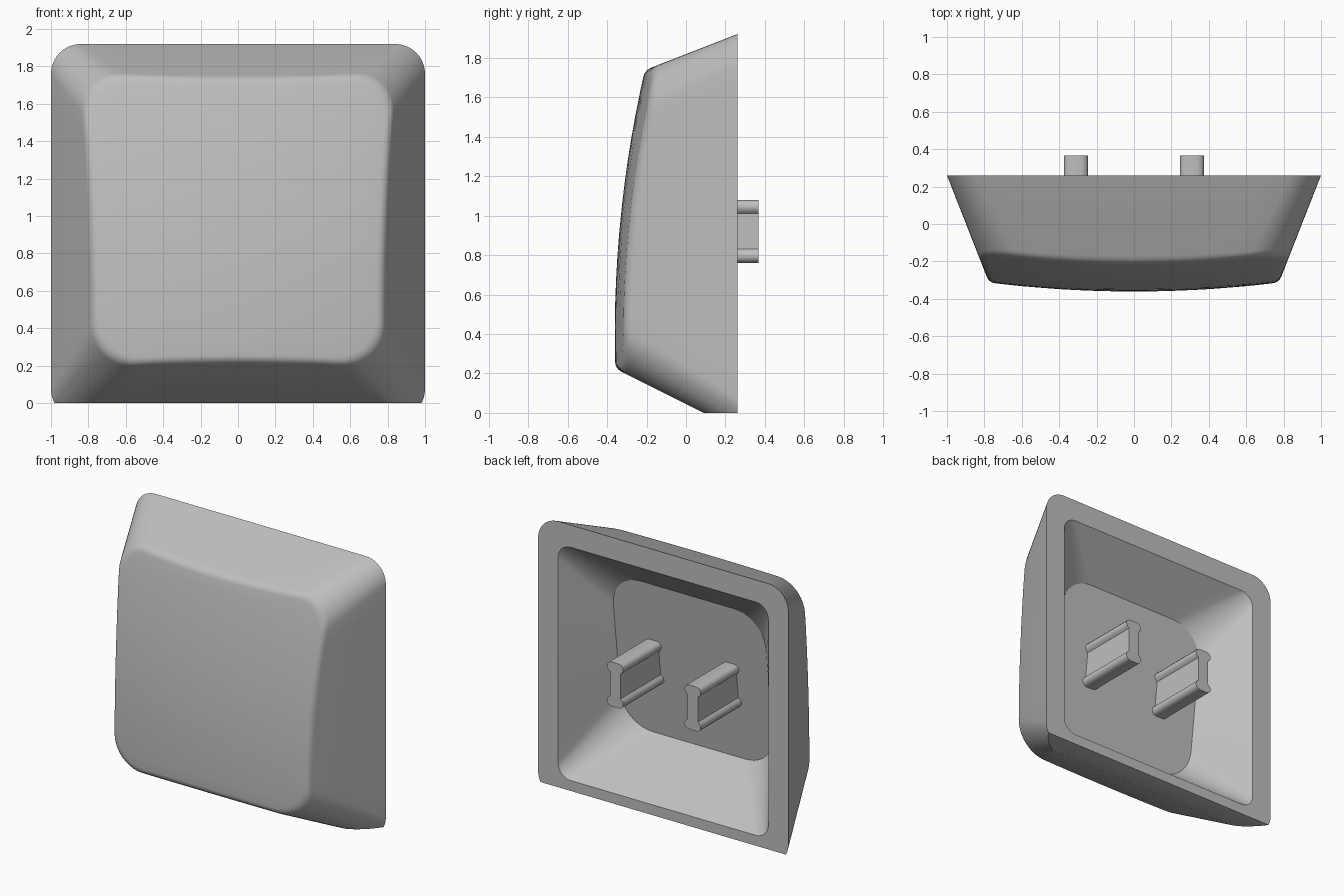
import bpy, bmesh
from math import sin, cos, pi
from mathutils import Vector

cube = bpy.data.objects.get("Cube")
if cube:
    bpy.data.objects.remove(cube)

grey = bpy.data.materials.new("light grey plastic")
grey.use_nodes = True
colour = (0.52, 0.52, 0.52, 1)
grey.diffuse_color = colour
grey.node_tree.nodes["Principled BSDF"].inputs["Base Color"].default_value = colour

BACK, DEEP = 0.26, -0.4


def finish(bm, name, angle):
    bmesh.ops.recalc_face_normals(bm, faces=bm.faces)
    mesh = bpy.data.meshes.new(name)
    bm.to_mesh(mesh)
    bm.free()
    mesh.materials.append(grey)
    obj = bpy.data.objects.new(name, mesh)
    bpy.context.collection.objects.link(obj)
    bpy.ops.object.select_all(action='DESELECT')
    obj.select_set(True)
    bpy.context.view_layer.objects.active = obj
    bpy.ops.object.shade_smooth_by_angle(angle=angle)
    return obj


def outline(half, low, high, r, y, arc=10, side=12):
    """Rounded rectangle in x and z, with subdivided straight sides."""
    corners = [(half - r, high - r), (r - half, high - r),
               (r - half, low + r), (half - r, low + r)]
    pts = []
    for i, (cx, cz) in enumerate(corners):
        for k in range(arc + 1):
            a = (i + k / arc) * pi / 2
            pts.append(Vector((cx + r * cos(a), y, cz + r * sin(a))))
        a = (i + 1) * pi / 2
        nx, nz = corners[(i + 1) % 4]
        end = Vector((nx + r * cos(a), y, nz + r * sin(a)))
        start = pts[-1]
        pts += [start.lerp(end, k / side) for k in range(1, side)]
    return pts


def dome(x, z):
    """Depth of the gently convex front face."""
    return -0.361 + 0.085 * (z - 0.4) ** 2 + 0.08 * x * x


# Tapered walls run from the back outline until they meet the convex face
back = outline(1, -0.085, 1.92, 0.16, BACK)
deep = outline(0.741, 0.245, 1.663, 0.24, DEEP)
edge = []
for b, d in zip(back, deep):
    p = d
    for _ in range(15):
        p = b.lerp(d, (BACK - dome(p.x, p.z)) / (BACK - DEEP))
    edge.append(p)


def face_ring(scale):
    ring = []
    for p in edge:
        x, z = p.x * scale, 0.97 + (p.z - 0.97) * scale
        ring.append(Vector((x, dome(x, z), z)))
    return ring


# Hollow underside with a sloping flat floor
floor = outline(0.61, 0.37, 1.51, 0.24, 0)
for p in floor:
    p.y = -0.08 + 0.12 * (p.z - 0.95)
rim = outline(0.84, 0.075, 1.76, 0.1, BACK)

rings = [floor, rim, back]
cap = face_ring(0.955)
wall = [e + (b - e).normalized() * 0.04 for e, b in zip(edge, back)]
for k in range(7):
    t = k / 6
    rings.append([w * (1 - t) ** 2 + e * 2 * t * (1 - t) + c * t * t
                  for w, e, c in zip(wall, edge, cap)])
rings += [face_ring(s) for s in (0.85, 0.7, 0.55, 0.4, 0.25, 0.1)]

bm = bmesh.new()
loops = [[bm.verts.new(p) for p in ring] for ring in rings]
for a, b in zip(loops, loops[1:]):
    for i in range(len(a)):
        j = (i + 1) % len(a)
        bm.faces.new((a[i], a[j], b[j], b[i]))
bm.faces.new(loops[0])
bm.faces.new(loops[-1])

# Trim the lower edge flat
cut = bmesh.ops.bisect_plane(bm, geom=bm.verts[:] + bm.edges[:] + bm.faces[:],
                             plane_co=(0, 0, 0), plane_no=(0, 0, 1), clear_inner=True)
border = [e for e in bm.edges if e.is_boundary]
bmesh.ops.holes_fill(bm, edges=border, sides=0)
finish(bm, "keycap_shell", 0.5)

# Pair of dog-bone mounting stems
quarter = [(0.03, 0.16), (0.05, 0.154), (0.062, 0.14), (0.065, 0.123),
           (0.06, 0.105), (0.042, 0.09)]
half = quarter + [(x, -z) for x, z in reversed(quarter)]
profile = half + [(-x, -z) for x, z in half]
for name, cx in (("left_stem", 0.31), ("right_stem", -0.31)):
    bm = bmesh.new()
    base = bm.faces.new([bm.verts.new((cx + x, -0.12, 0.92 + z)) for x, z in profile])
    out = bmesh.ops.extrude_face_region(bm, geom=[base], use_keep_orig=True)
    for v in out["geom"]:
        if isinstance(v, bmesh.types.BMVert):
            v.co.y = 0.367
    finish(bm, name, 0.75)
